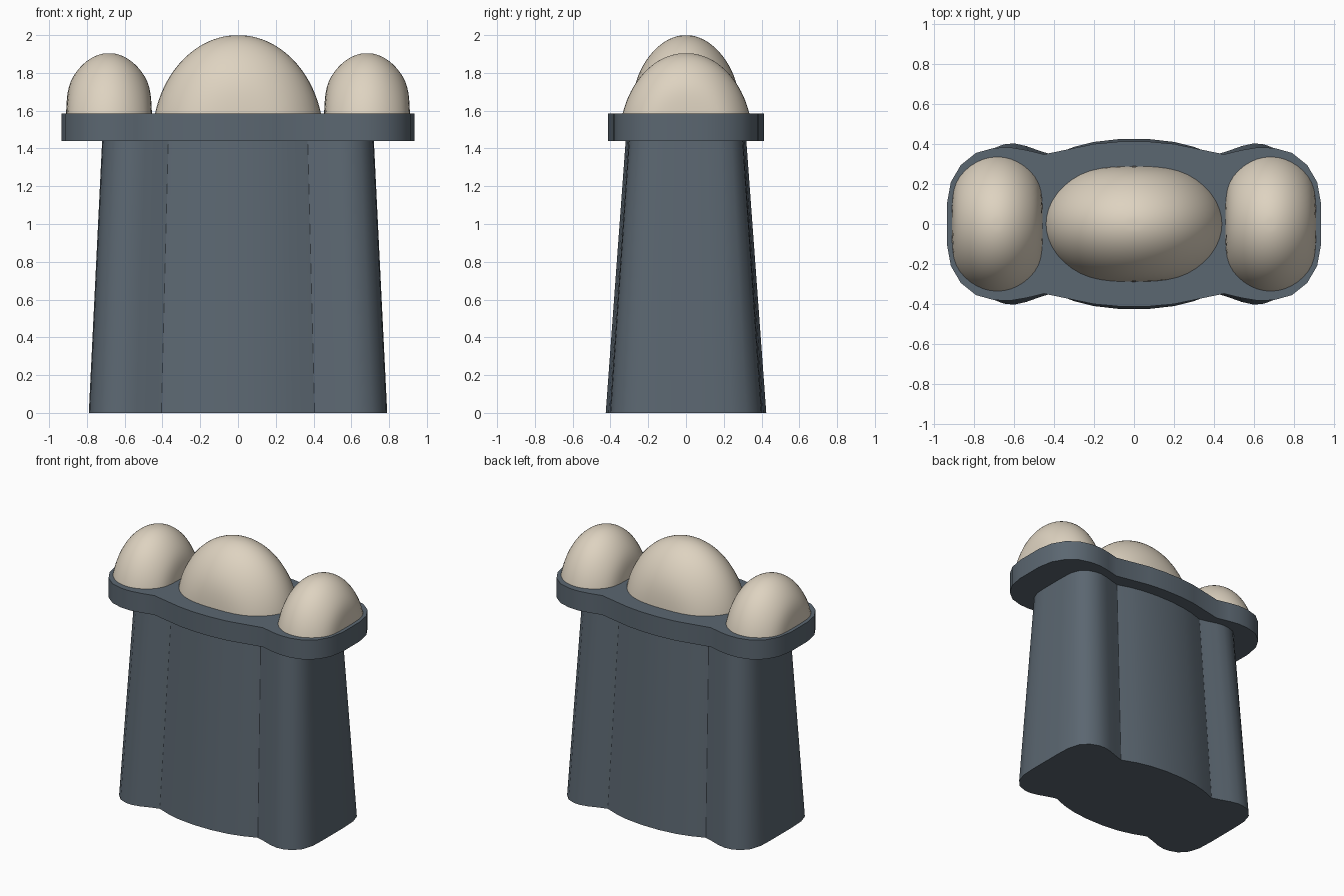
import bpy, bmesh, math

cube = bpy.data.objects.get("Cube")
if cube:
    bpy.data.objects.remove(cube, do_unlink=True)


def material(name, rgb):
    m = bpy.data.materials.new(name)
    m.use_nodes = True
    m.diffuse_color = (*rgb, 1)
    m.node_tree.nodes["Principled BSDF"].inputs["Base Color"].default_value = (*rgb, 1)
    return m


slate = material("slate grey", (0.105, 0.135, 0.165))
cream = material("warm cream", (0.73, 0.65, 0.53))


def loft(name, rings, mat, angle):
    """Skin a stack of closed rings and cap both ends."""
    bm = bmesh.new()
    loops = [[bm.verts.new(p) for p in ring] for ring in rings]
    n = len(loops[0])
    for low, high in zip(loops, loops[1:]):
        for i in range(n):
            j = (i + 1) % n
            bm.faces.new((low[i], low[j], high[j], high[i]))
    bm.faces.new(loops[0][::-1])
    bm.faces.new(loops[-1])
    bmesh.ops.recalc_face_normals(bm, faces=bm.faces)
    me = bpy.data.meshes.new(name)
    bm.to_mesh(me)
    bm.free()
    me.materials.append(mat)
    me.shade_smooth()
    me.set_sharp_from_angle(angle=math.radians(angle))
    ob = bpy.data.objects.new(name, me)
    bpy.context.collection.objects.link(ob)
    return ob


def four_way(quarter):
    """Mirror a quarter outline into a full closed outline."""
    half = quarter + [(-x, y) for x, y in reversed(quarter)]
    return half + [(-x, -y) for x, y in half]


def ring(outline, z, sx=1, sy=1):
    return [(x * sx, y * sy, z) for x, y in outline]


# Tapered three-lobed column
column = four_way([(0.79, 0.13), (0.785, 0.24), (0.76, 0.32), (0.71, 0.375),
                   (0.65, 0.398), (0.6, 0.403), (0.54, 0.39), (0.47, 0.365),
                   (0.405, 0.345), (0.3, 0.385), (0.2, 0.41), (0.07, 0.425)])
loft("column", [ring(column, 0), ring(column, 1.45, 0.91, 0.75)], slate, 30)

# Overhanging slab
slab = four_way([(0.935, 0.1), (0.915, 0.21), (0.865, 0.295), (0.79, 0.355),
                 (0.7, 0.38), (0.62, 0.383), (0.54, 0.37), (0.45, 0.348),
                 (0.2, 0.4), (0.07, 0.412)])
loft("slab", [ring(slab, 1.44), ring(slab, 1.585)], slate, 30)


def soft_limit(v, limit, p=12):
    return math.copysign(abs(v) / (1 + (abs(v) / limit) ** p) ** (1 / p), v)


def dome(name, x0, radius_x, radius_y, height, limit_x, limit_y):
    """Half ellipsoid with its long sides pressed flat."""
    rings = []
    for k in range(20, 0, -1):
        t = math.radians(4 * k)
        pts = []
        for i in range(48):
            a = math.tau * i / 48
            x = soft_limit(radius_x * math.sin(t) * math.cos(a), limit_x)
            y = soft_limit(radius_y * math.sin(t) * math.sin(a), limit_y)
            pts.append((x0 + x, y, 1.44 + height * math.cos(t)))
        rings.append(pts)
    loft(name, rings, cream, 60)


# Domes
dome("centre_dome", 0, 0.455, 0.325, 0.56, 2, 0.3)
for side, name in ((1, "left_dome"), (-1, "right_dome")):
    dome(name, side * 0.683, 0.28, 0.353, 0.465, 0.23, 2)
